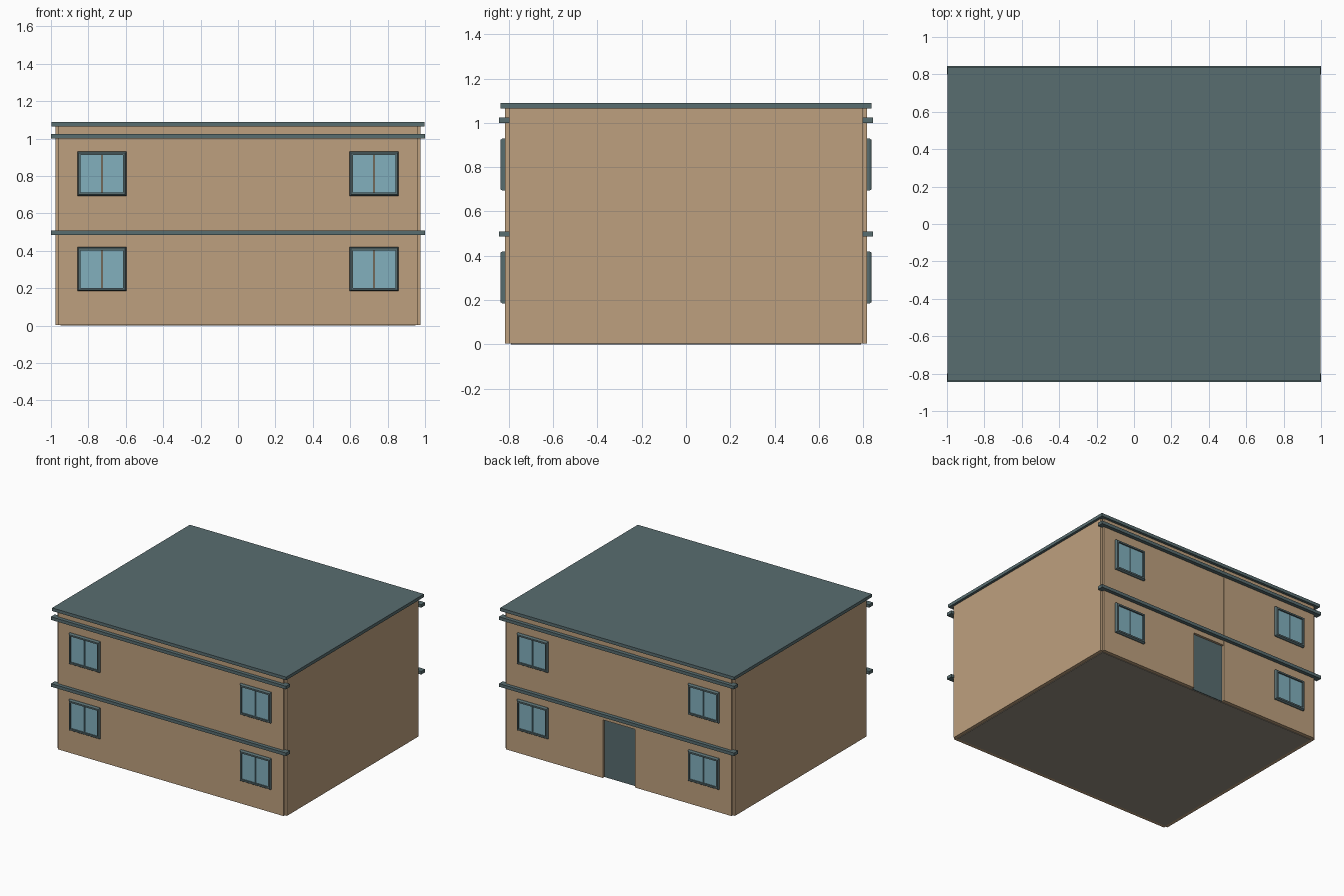
import bpy, bmesh

cube = bpy.data.objects.get("Cube")
if cube:
    bpy.data.objects.remove(cube, do_unlink=True)


def material(name, srgb):
    rgb = [((c / 255 + 0.055) / 1.055) ** 2.4 for c in srgb]
    m = bpy.data.materials.new(name)
    m.use_nodes = True
    m.diffuse_color = (*rgb, 1)
    m.node_tree.nodes["Principled BSDF"].inputs["Base Color"].default_value = (*rgb, 1)
    return m


TAN = material("tan wall", (190, 160, 126))
TEAL = material("slate teal trim", (88, 109, 112))
GLASS = material("pale blue glass", (130, 176, 190))
FLOOR = material("grey floor", (150, 142, 128))


def finish(name, bm, mat):
    bmesh.ops.recalc_face_normals(bm, faces=bm.faces)
    mesh = bpy.data.meshes.new(name)
    bm.to_mesh(mesh)
    bm.free()
    mesh.materials.append(mat)
    ob = bpy.data.objects.new(name, mesh)
    bpy.context.collection.objects.link(ob)
    return ob


def box(name, mat, x, y, z):
    """Box from a (low, high) range on each axis."""
    bm = bmesh.new()
    bmesh.ops.create_cube(bm, size=1)
    for v in bm.verts:
        v.co = [sum(r) / 2 + c * (r[1] - r[0]) for c, r in zip(v.co, (x, y, z))]
    return finish(name, bm, mat)


def facing(side, near, far):
    """Depth range on the front (-1) or back (+1) of the house."""
    return tuple(sorted((side * near, side * far)))


WALL_X, WALL_Y, TOP = 0.977, 0.817, 1.066
END_X, END_Y = 0.96, 0.80          # walls stop short, leaving notched corners
DOOR_X, DOOR_TOP = 0.136, 0.45
BASE = 0.004

# Floor and flat roof
box("floor", FLOOR, (-0.95, 0.95), (-0.79, 0.79), (0, 0.03))
box("roof", TEAL, (-0.996, 0.996), (-0.837, 0.837), (TOP, 1.09))

# Side walls and plain front wall
for side, label in ((1, "left"), (-1, "right")):
    box(label + "_wall", TAN, facing(side, 0.947, WALL_X), (-END_Y, END_Y), (BASE, TOP))
box("front_wall", TAN, (-END_X, END_X), (-WALL_Y, -0.787), (BASE, TOP))

# Back wall in three panels around the recessed door
back = (0.787, WALL_Y)
box("back_wall_left", TAN, (DOOR_X, END_X), back, (BASE, TOP))
box("back_wall_right", TAN, (-END_X, -DOOR_X), back, (BASE, TOP))
box("back_wall_over_door", TAN, (-DOOR_X, DOOR_X), (0.787, WALL_Y - 0.002), (DOOR_TOP, TOP))
box("door", TEAL, (-DOOR_X, DOOR_X), (0.77, 0.797), (BASE, DOOR_TOP))


def window_frame(name, cx, cz, side, hw=0.131, hh=0.118, rim=0.018):
    """Rectangular ring whose outer edge tapers slightly away from the wall."""
    bm = bmesh.new()
    loops = []
    for inset, depth in ((0, 0.81), (0, 0.829), (0.006, 0.838), (rim, 0.838), (rim, 0.81)):
        loops.append([bm.verts.new((cx + sx * (hw - inset), side * depth, cz + sz * (hh - inset)))
                      for sx, sz in ((-1, -1), (1, -1), (1, 1), (-1, 1))])
    for a, b in zip(loops, loops[1:] + loops[:1]):
        for i in range(4):
            j = (i + 1) % 4
            bm.faces.new((a[i], a[j], b[j], b[i]))
    finish(name, bm, TEAL)


# Trim bands and two-pane windows on front and back
for side, face in ((-1, "front"), (1, "back")):
    for level, z in (("lower", 0.486), ("upper", 1.0)):
        box(f"{face}_{level}_band", TEAL, (-1, 1), facing(side, 0.798, 0.845), (z, z + 0.024))
    for level, z in (("lower", 0.302), ("upper", 0.812)):
        for sx, hand in ((1, "left"), (-1, "right")):
            cx, name = sx * 0.728, f"{face}_{level}_{hand}_window"
            window_frame(name + "_frame", cx, z, side)
            for px in (-1, 1):
                pane = facing(1, cx + px * 0.003, cx + px * 0.114)
                box(f"{name}_pane", GLASS, pane, facing(side, 0.81, 0.827), (z - 0.101, z + 0.101))
